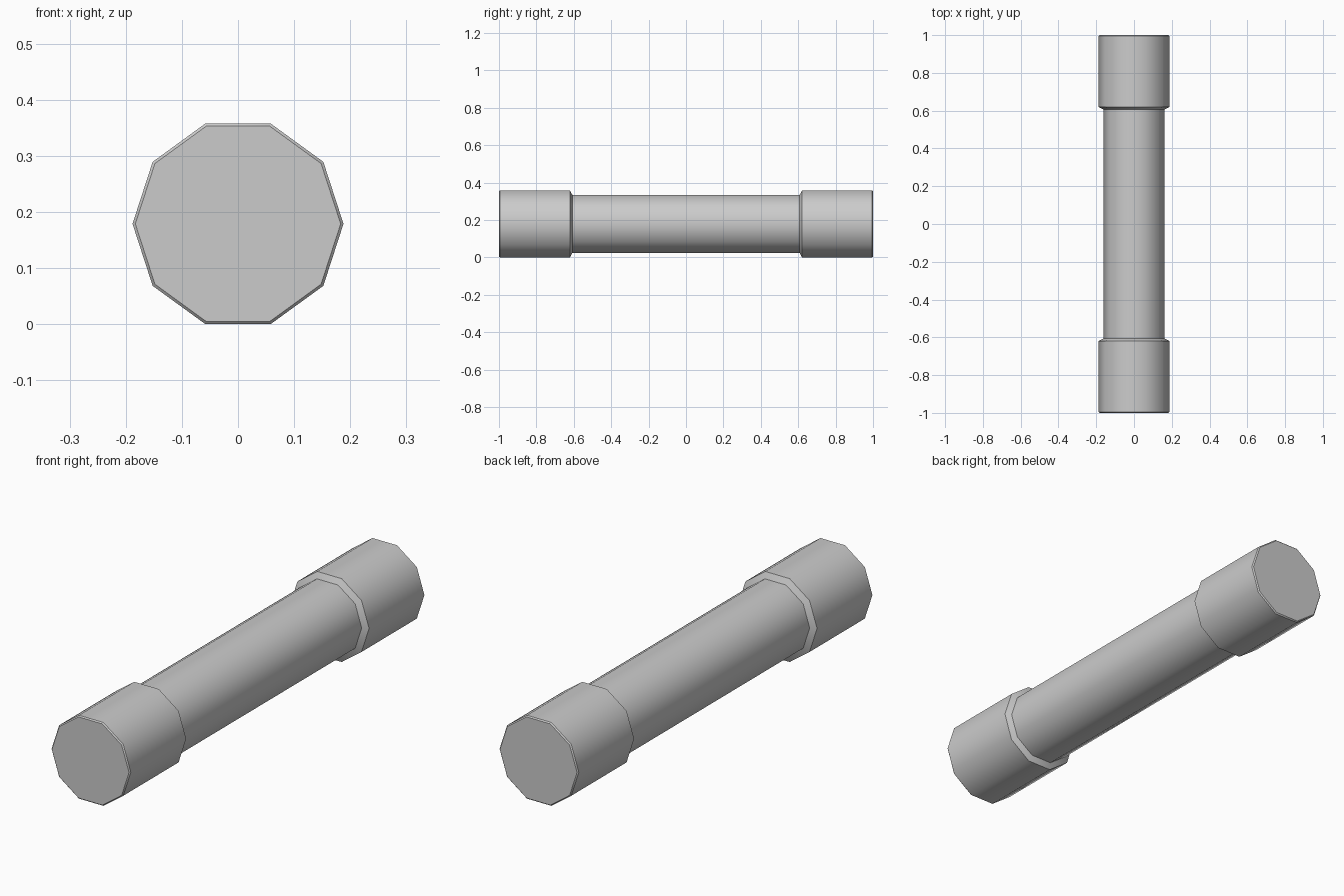
import bpy, bmesh
from math import cos, sin, pi, radians

if "Cube" in bpy.data.objects:
    bpy.data.objects.remove(bpy.data.objects["Cube"])

SIDES = 10
R_CAP, R_SHAFT = 0.188, 0.162
CENTRE_Z = R_CAP * cos(pi / SIDES)   # a flat side rests on the ground

# Half profile (y, radius): shaft end, step face, cap wall, small end chamfer
half = [(0.607, R_SHAFT), (0.62, R_CAP), (0.995, R_CAP), (1.0, R_CAP - 0.005)]
profile = [(-y, r) for y, r in reversed(half)] + half

# Ten-sided rod with thicker end caps, as one closed skin
bm = bmesh.new()
rings = []
for y, r in profile:
    rings.append([bm.verts.new((r * cos(2 * pi * i / SIDES), y,
                                CENTRE_Z + r * sin(2 * pi * i / SIDES)))
                  for i in range(SIDES)])
for a, b in zip(rings, rings[1:]):
    for i in range(SIDES):
        j = (i + 1) % SIDES
        bm.faces.new((a[i], a[j], b[j], b[i]))
bm.faces.new(rings[0])
bm.faces.new(rings[-1])
bmesh.ops.recalc_face_normals(bm, faces=bm.faces)

mesh = bpy.data.meshes.new("capped_rod")
bm.to_mesh(mesh)
bm.free()
rod = bpy.data.objects.new("capped_rod", mesh)
bpy.context.collection.objects.link(rod)

# Smooth around the sides, sharp at steps and ends
bpy.context.view_layer.objects.active = rod
rod.select_set(True)
bpy.ops.object.shade_smooth_by_angle(angle=radians(40))
